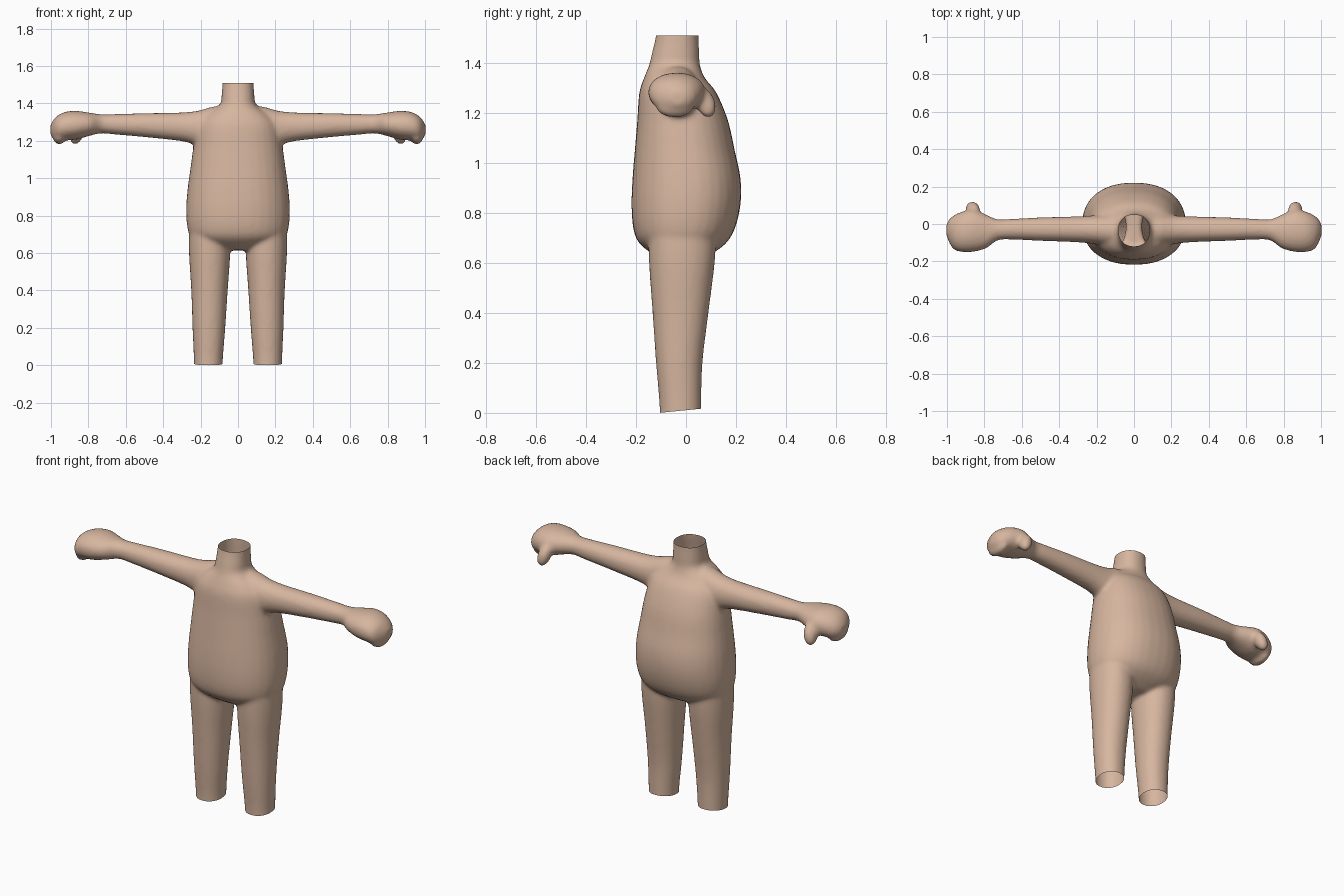
import bpy, bmesh, math
from mathutils import Vector, Matrix

if "Cube" in bpy.data.objects:
    bpy.data.objects.remove(bpy.data.objects["Cube"])

SIDES = 32
bm = bmesh.new()


def spline(p0, p1, p2, p3, t):
    return [0.5 * (2 * b + (c - a) * t + (2 * a - 5 * b + 4 * c - d) * t * t
                   + (3 * b - a - 3 * c + d) * t ** 3) for a, b, c, d in zip(p0, p1, p2, p3)]


def loft(rows, place, power=2.0, steps=4):
    """Closed smooth tube; each row is (position, u min, u max, v min, v max)."""
    n, dense = len(rows), []
    for i in range(n - 1):
        q = [rows[max(0, min(n - 1, i + k))] for k in (-1, 0, 1, 2)]
        dense += [spline(*q, s / steps) for s in range(steps)]
    dense.append(rows[-1])
    rings = []
    for p, u0, u1, v0, v1 in dense:
        ring = []
        for k in range(SIDES):
            a = 2 * math.pi * k / SIDES
            c, s = math.cos(a), math.sin(a)
            u = (u0 + u1) / 2 + (u1 - u0) / 2 * math.copysign(abs(c) ** (2 / power), c)
            v = (v0 + v1) / 2 + (v1 - v0) / 2 * math.copysign(abs(s) ** (2 / power), s)
            ring.append(bm.verts.new(place(p, u, v)))
        rings.append(ring)
    for a, b in zip(rings, rings[1:]):
        for k in range(SIDES):
            j = (k + 1) % SIDES
            bm.faces.new((a[k], a[j], b[j], b[k]))
    bm.faces.new(rings[0][::-1])
    bm.faces.new(rings[-1])


def blob(center, size, tilt=(0, 0, 1)):
    rot = Vector((0, 0, 1)).rotation_difference(Vector(tilt)).to_matrix().to_4x4()
    m = Matrix.Translation(center) @ rot @ Matrix.Diagonal((*size, 1))
    bmesh.ops.create_uvsphere(bm, u_segments=20, v_segments=12, radius=1, matrix=m)


# Torso and neck: z, x range, y range
torso = [(0.615, .10, -.10, .06), (0.65, .20, -.155, .125), (0.69, .255, -.195, .17),
         (0.75, .273, -.213, .20), (0.84, .277, -.218, .219), (0.94, .27, -.214, .218),
         (1.05, .255, -.205, .195), (1.17, .238, -.195, .168), (1.28, .215, -.187, .122),
         (1.34, .165, -.168, .075), (1.39, .098, -.148, .056), (1.44, .088, -.136, .053),
         (1.51, .083, -.12, .05), (1.60, .080, -.11, .05)]
loft([(z, -x, x, y0, y1) for z, x, y0, y1 in torso], lambda p, u, v: (u, v, p), 2.25)

leg = [(-.08, .083, .234, -.105, .06), (0.03, .081, .236, -.106, .061), (.2, .068, .243, -.12, .066),
       (.4, .055, .25, -.134, .09), (.6, .042, .262, -.148, .115), (.72, .05, .262, -.15, .12)]
arm = [(.06, 1.22, 1.392, -.12, .05), (.14, 1.19, 1.382, -.115, .05), (.21, 1.175, 1.362, -.107, .046),
       (.30, 1.198, 1.352, -.098, .041), (.5, 1.22, 1.348, -.09, .035), (.66, 1.234, 1.343, -.083, .027),
       (.73, 1.24, 1.342, -.088, .025), (.79, 1.228, 1.35, -.13, .05), (.86, 1.208, 1.36, -.149, .078),
       (.92, 1.203, 1.356, -.15, .066), (.965, 1.202, 1.335, -.135, .045),
       (.99, 1.215, 1.308, -.095, .022), (1.003, 1.235, 1.285, -.06, -.005)]
for s in (-1, 1):
    # Legs, arms with mitten hands, thumbs and curled fingers
    loft(leg, lambda p, u, v: (s * u, v, p), 2.15)
    loft(arm, lambda p, u, v: (s * p, v, u), 2.1)
    blob((s * .862, .078, 1.24), (.040, .036, .064), (s * .25, .35, -1))
    blob((s * .955, -.045, 1.222), (.035, .075, .041))

bmesh.ops.recalc_face_normals(bm, faces=bm.faces)
mesh = bpy.data.meshes.new("body")
bm.to_mesh(mesh)
bm.free()
body = bpy.data.objects.new("body", mesh)
bpy.context.collection.objects.link(body)

# Fuse the parts into one soft skin
fuse = body.modifiers.new("fuse", 'REMESH')
fuse.mode = 'VOXEL'
fuse.voxel_size = 0.011
soft = body.modifiers.new("soften", 'SMOOTH')
soft.factor = 0.5
soft.iterations = 7
bpy.context.view_layer.update()
skin = bpy.data.meshes.new_from_object(body.evaluated_get(bpy.context.evaluated_depsgraph_get()))
body.modifiers.clear()
body.data = skin

# Cut the open neck and the slanted open ankles
bm = bmesh.new()
bm.from_mesh(skin)
for co, no in (((0, 0, 1.51), (0, 0, 1)), ((0, -.107, 0), (0, .1, -1))):
    bmesh.ops.bisect_plane(bm, geom=bm.verts[:] + bm.edges[:] + bm.faces[:],
                           plane_co=co, plane_no=no, clear_outer=True)
for f in bm.faces:
    f.smooth = True
bm.to_mesh(skin)
bm.free()

mat = bpy.data.materials.new("skin tan")
mat.diffuse_color = (0.68, 0.47, 0.35, 1)
mat.use_nodes = True
mat.node_tree.nodes["Principled BSDF"].inputs["Base Color"].default_value = mat.diffuse_color
skin.materials.clear()
skin.materials.append(mat)
